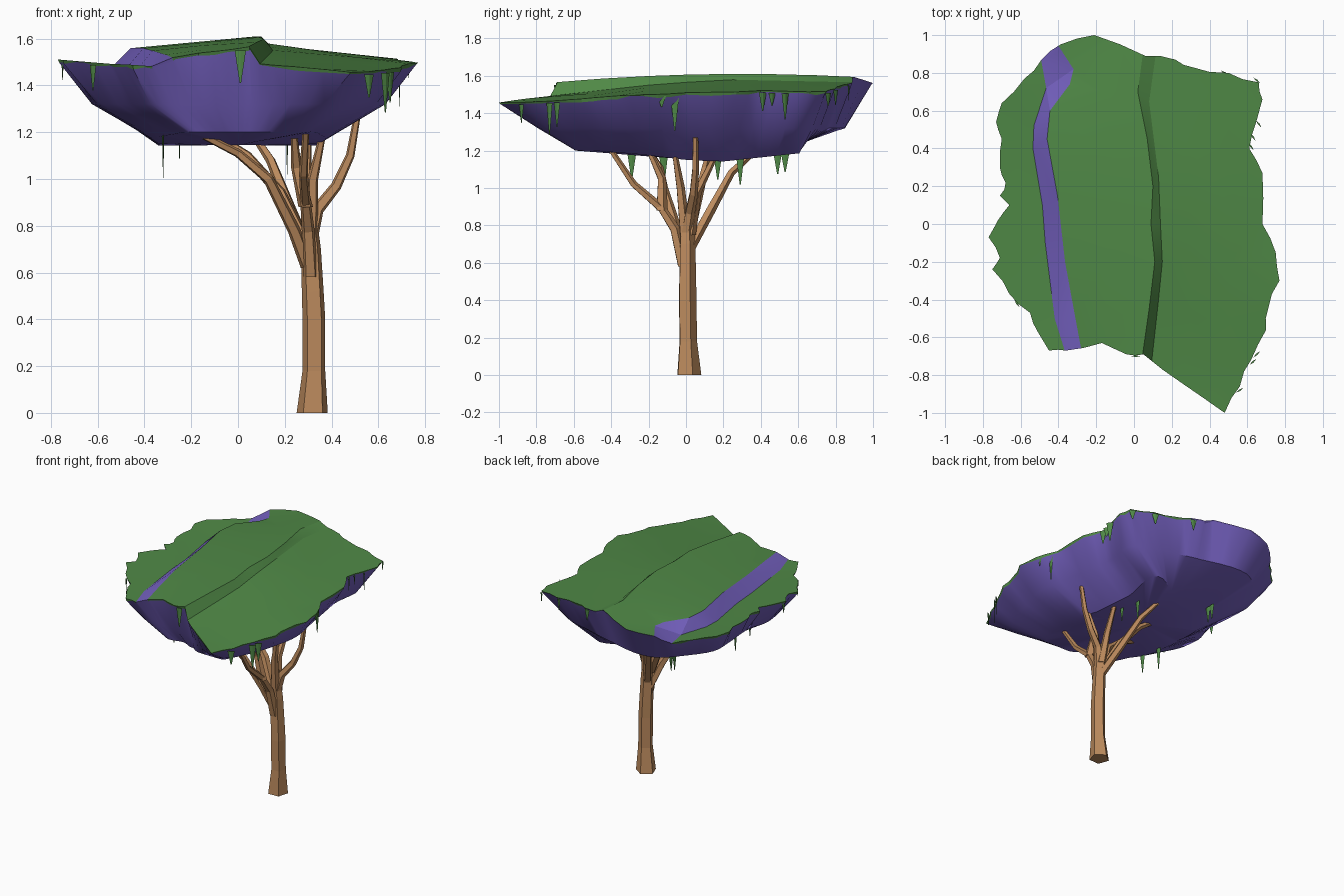
import bpy, bmesh, math, random
from mathutils import Vector
from mathutils.geometry import delaunay_2d_cdt

random.seed(4)
if "Cube" in bpy.data.objects:
    bpy.data.objects.remove(bpy.data.objects["Cube"])


def material(name, r, g, b):
    mat = bpy.data.materials.new(name)
    mat.use_nodes = True
    mat.diffuse_color = (r, g, b, 1)
    mat.node_tree.nodes["Principled BSDF"].inputs["Base Color"].default_value = (r, g, b, 1)
    return mat


grass = material("grass green", .08, .25, .062)
rock = material("violet rock", .175, .118, .52)
bark = material("warm bark", .5, .255, .11)


def finish(name, bm, materials, smooth_angle=None):
    """Turn a bmesh into a named object in the scene."""
    mesh = bpy.data.meshes.new(name)
    bm.to_mesh(mesh)
    bm.free()
    obj = bpy.data.objects.new(name, mesh)
    bpy.context.collection.objects.link(obj)
    for mat in materials:
        mesh.materials.append(mat)
    if smooth_angle:
        bpy.ops.object.select_all(action='DESELECT')
        obj.select_set(True)
        bpy.context.view_layer.objects.active = obj
        bpy.ops.object.shade_smooth_by_angle(angle=math.radians(smooth_angle))
    return obj


def clamp(value, low, high):
    return max(low, min(high, value))


def interpolate(value, points):
    """Piecewise linear lookup in (key, result) pairs, clamped at both ends."""
    if value <= points[0][0]:
        return points[0][1]
    for (a, p), (b, q) in zip(points, points[1:]):
        if value <= b:
            return p + (q - p) * (value - a) / (b - a)
    return points[-1][1]


# Plan outline of the island, counter-clockwise from the front tip, made ragged between corners
corners = [(.48, -1), (.56, -.86), (.62, -.72), (.7, -.56), (.71, -.45), (.77, -.3), (.75, -.15),
           (.68, 0), (.68, .27), (.61, .4), (.65, .55), (.68, .66), (.66, .75), (.5, .8),
           (.31, .83), (.22, .87), (.06, .89), (-.21, 1), (-.39, .95), (-.49, .87), (-.58, .77),
           (-.7, .64), (-.73, .54), (-.7, .45), (-.71, .3), (-.68, .22), (-.71, .15), (-.66, .1),
           (-.72, .02), (-.77, -.07), (-.71, -.18), (-.75, -.24), (-.66, -.37), (-.55, -.47),
           (-.51, -.57), (-.45, -.67), (-.36, -.67), (-.17, -.63), (-.04, -.69), (.05, -.69),
           (.25, -.84)]
outline = []
for a, b in zip(corners, corners[1:] + corners[:1]):
    a, b = Vector(a), Vector(b)
    outline += [a, (a + b) / 2 * random.uniform(.985, 1.012)]

# Lines running front to back, as (y, x): both edges of the bare strip, both edges of the step
strip_left = [(-.8, -.34), (-.66, -.37), (-.5, -.42), (-.1, -.47), (.1, -.485), (.4, -.535), (.52, -.53),
              (.72, -.465), (.86, -.49), (1.1, -.54)]
strip_right = [(-.8, -.25), (-.66, -.28), (-.5, -.31), (-.2, -.365), (.15, -.405), (.45, -.46),
               (.6, -.445), (.74, -.34), (.82, -.32), (.92, -.385), (1.1, -.5)]
step_top = [(-.8, .03), (-.45, .08), (-.2, .11), (0, .09), (.2, .1), (.45, .07), (.7, .02), (1, .06)]
step_foot = [(-.85, .08), (-.4, .13), (-.2, .15), (0, .14), (.25, .13), (.65, .08), (1, .13)]
features = [strip_left, strip_right, step_top, step_foot]

# Height of the lower terrace along the step and along its outer rim, by y
terrace_inner = [(-.75, 1.49), (-.2, 1.55), (.2, 1.58), (.9, 1.565)]
terrace_rim = [(-1, 1.43), (-.3, 1.495), (.9, 1.505)]


def height(x, y):
    """Low terrace, sloped strip, raised plateau, step, then a falling terrace."""
    left, right, top, foot = (interpolate(y, line) for line in features)
    crest = 1.61 - .045 * (y - .3) ** 2
    return interpolate(x, [(-.78, 1.512), (left, 1.482), (right, crest - .05), (top, crest),
                           (foot, interpolate(y, terrace_inner)), (.8, interpolate(y, terrace_rim))])


def is_strip(point):
    return interpolate(point.y, strip_left) - .002 < point.x < interpolate(point.y, strip_right) + .002


# Grass top: triangulate the outline together with the feature lines
coords = list(outline)
edges = []
for line in features:
    start = len(coords)
    coords += [Vector((x, y)) for y, x in line]
    edges += [(i, i + 1) for i in range(start, len(coords) - 1)]
coords += [Vector((x, y)) for x in (-.15, .3, .5) for y in (-.5, -.2, .1, .4, .7)]
verts, _, tris, _, _, sources = delaunay_2d_cdt(coords, edges, [list(range(len(outline)))], 0, 1e-5)

bm = bmesh.new()
points = [bm.verts.new((p.x, p.y, height(p.x, p.y))) for p in verts]
for tri, source in zip(tris, sources):
    if source:
        face = bm.faces.new([points[i] for i in tri])
        face.material_index = int(is_strip(face.calc_center_median()))
bmesh.ops.delete(bm, geom=[v for v in bm.verts if not v.link_faces], context='VERTS')
rim = [v for v in bm.verts if v.is_boundary]
rim.sort(key=lambda v: math.atan2(v.co.y, v.co.x))
count = len(rim)

# Uneven turf fringe around the rim, bare at the back corner
fringe = [bm.verts.new((v.co.x * .993, v.co.y * .993, v.co.z - random.uniform(.004, .02))) for v in rim]
for i in range(count):
    j = (i + 1) % count
    face = bm.faces.new((rim[i], fringe[i], fringe[j], rim[j]))
    center = (rim[i].co + rim[j].co) / 2
    face.material_index = int(is_strip(center) or center.y > .87)
rim_points = [v.co.copy() for v in fringe]
finish("grass_top", bm, [grass, rock], 15)


# Rock bowl: rings shrinking from the rim down to a nearly flat base with one corner cut off
def smoothed(ring, passes):
    for _ in range(passes):
        ring = [(ring[i - 1] + ring[i] * 2 + ring[(i + 1) % count]) / 4 for i in range(count)]
    return ring


def base_point(p):
    x = clamp(p.x * .5, -.34, .38)
    return Vector((x, clamp(p.y * .8, -.59, min(.61, .46 + .6 * x)), 0))


middle = smoothed([Vector((p.x * .85, clamp(p.y * .89, -.82, .87), 1.32)) for p in rim_points], 4)
base = smoothed([base_point(p) for p in rim_points], 1)
base_profile = [(-.5, 1.2), (-.25, 1.18), (0, 1.15), (.2, 1.142), (.6, 1.185)]
for p in base:
    p.z = interpolate(p.y, base_profile)
bm = bmesh.new()
rings = [[bm.verts.new(p) for p in ring] for ring in (rim_points, middle, base)]
bottom = bm.verts.new((0, .1, 1.145))
for i in range(count):
    j = (i + 1) % count
    for upper, lower in zip(rings, rings[1:]):
        bm.faces.new((upper[i], lower[i], lower[j], upper[j]))
    bm.faces.new((bottom, rings[-1][j], rings[-1][i]))
finish("rock_bowl", bm, [rock], 35)


# Trunk and branches: five-sided tubes along (x, y, z) paths
def tube(name, path, radii):
    path = [Vector(p) for p in path]
    up = Vector((0, 0, 1))
    bm = bmesh.new()
    rings = []
    for i, p in enumerate(path):
        along = path[min(i + 1, len(path) - 1)] - path[max(i - 1, 0)]
        turn = up.rotation_difference(along if i else up)
        angles = [math.tau * (k + .28) / 5 for k in range(5)]
        rings.append([bm.verts.new(p + turn @ Vector((math.cos(a), math.sin(a), 0)) * radii[i]) for a in angles])
    for a, b in zip(rings, rings[1:]):
        for k in range(5):
            n = (k + 1) % 5
            bm.faces.new((a[k], a[n], b[n], b[k]))
    bm.faces.new(rings[0][::-1])
    bm.faces.new(rings[-1])
    finish(name, bm, [bark])


tube("trunk", [(.318, .012, 0), (.325, .008, .18), (.325, .005, .4), (.32, .005, .52), (.312, .005, .7),
               (.3, .005, .9)], [.07, .051, .051, .049, .045, .03])
branches = {
    "long_right_branch": [(.3, 0, .62), (.24, -.05, .78), (.13, -.12, 1), (0, -.14, 1.11), (-.16, -.19, 1.19)],
    "inner_right_branch": [(.28, .01, .74), (.18, .06, .94), (.04, .1, 1.1), (-.08, .12, 1.18)],
    "back_branch": [(.31, .01, .66), (.22, .13, .88), (.14, .24, 1.08), (.06, .37, 1.2)],
    "front_branch": [(.31, -.015, .58), (.3, -.06, .78), (.29, -.13, .89), (.28, -.28, 1.02), (.29, -.4, 1.2)],
    "front_twig": [(.29, -.13, .88), (.25, -.13, 1.05), (.24, -.19, 1.18)],
    "left_branch": [(.31, 0, .74), (.34, .02, .87), (.42, .04, .97), (.48, .05, 1.1), (.51, .05, 1.27)],
    "middle_branch": [(.31, 0, .7), (.32, -.03, 1), (.36, -.06, 1.18)],
    "rear_middle_branch": [(.31, .02, .75), (.29, .06, .98), (.3, .16, 1.18)],
}
for name, path in branches.items():
    last = len(path) - 1
    tube(name, path, [.033 - .018 * i / last for i in range(last + 1)])


# Hanging vines: thin tapering blades
def vine(name, x, y, z, length, turn):
    bm = bmesh.new()
    bmesh.ops.create_cone(bm, cap_ends=True, segments=4, radius1=.003, radius2=.024, depth=length)
    for v in bm.verts:
        v.co.y *= .2
    obj = finish(name, bm, [grass])
    obj.location = (x, y, z - length / 2)
    obj.rotation_euler.z = turn


rim_vines = [(.01, -.7, .14), (-.62, -.42, .11), (.56, -.88, .1), (.63, -.73, .17), (.65, -.69, .13),
             (.69, -.06, .19), (.73, -.13, .06), (.62, .41, .1), (.63, .46, .07), (.66, .53, .14),
             (.65, .76, .07), (-.75, -.07, .08), (.2, .87, .08), (.48, .8, .08)]
for i, (x, y, length) in enumerate(rim_vines):
    vine(f"rim_vine_{i}", x, y, height(x, y) - .01, length, math.atan2(y, x) + math.pi / 2)
under_vines = [(-.32, -.12, .17), (-.32, -.29, .13), (.25, .17, .13), (.21, .29, .16), (-.25, .49, .11),
               (-.25, .53, .1)]
for i, (x, y, length) in enumerate(under_vines):
    vine(f"under_vine_{i}", x, y, 1.18 + .03 * abs(y), length + .01, math.pi / 2)
